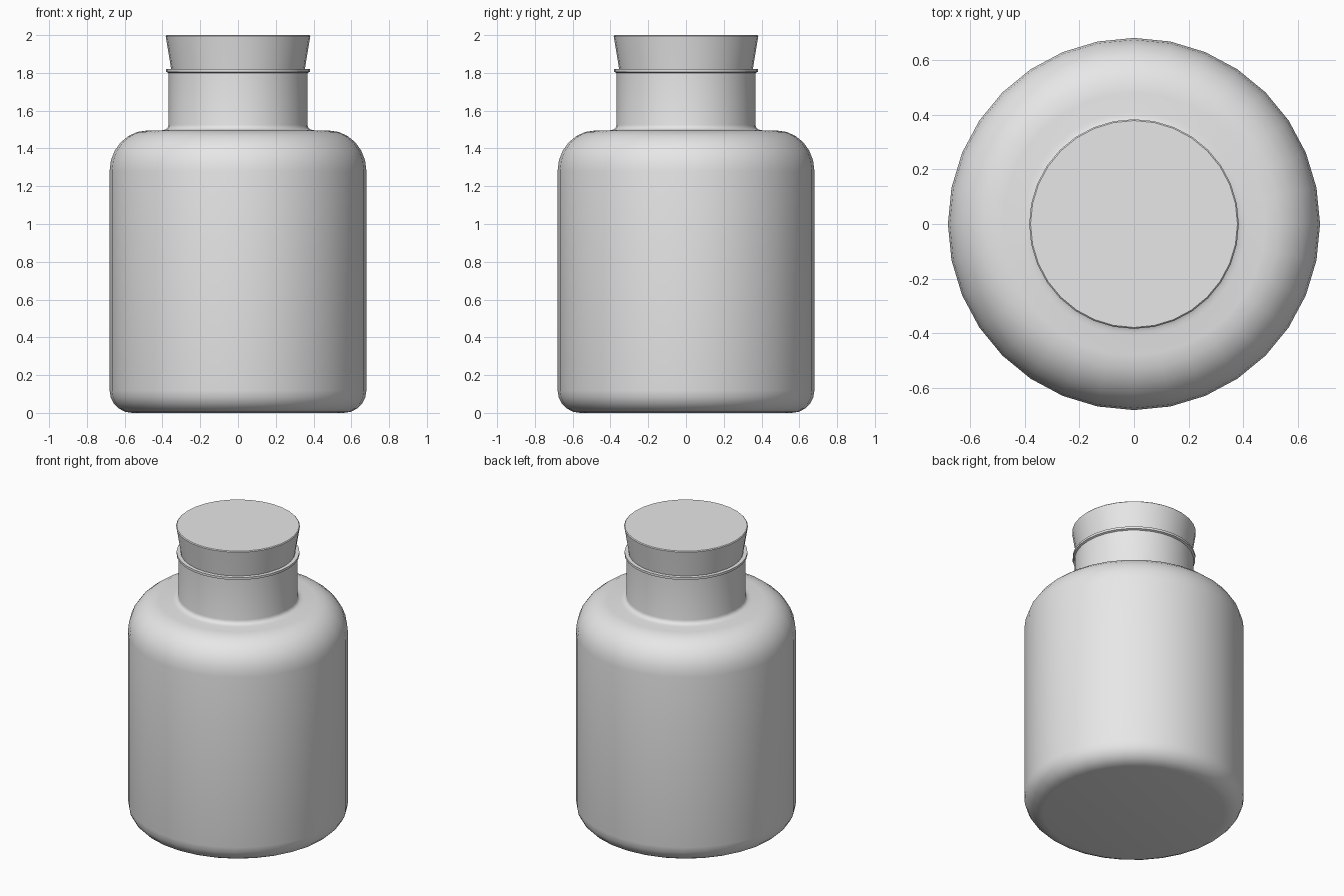
import bpy
import bmesh
from math import sin, cos, pi, radians

if "Cube" in bpy.data.objects:
    bpy.data.objects.remove(bpy.data.objects["Cube"], do_unlink=True)

SIDES = 32

grey = bpy.data.materials.new("plain_grey")
grey.use_nodes = True
grey.diffuse_color = (0.8, 0.8, 0.8, 1)
grey.node_tree.nodes["Principled BSDF"].inputs["Base Color"].default_value = (0.8, 0.8, 0.8, 1)


def arc(r, z, rad_r, rad_z, start, end, steps):
    """Profile points along an elliptical corner."""
    angles = [radians(start + (end - start) * i / steps) for i in range(steps + 1)]
    return [(r + rad_r * cos(a), z + rad_z * sin(a)) for a in angles]


def lathe(name, profile):
    """Turn a closed radius/height profile around the z axis."""
    bm = bmesh.new()
    rings = []
    for r, z in profile:
        if r == 0:
            rings.append([bm.verts.new((0, 0, z))] * SIDES)
        else:
            rings.append([bm.verts.new((r * cos(2 * pi * i / SIDES), r * sin(2 * pi * i / SIDES), z))
                          for i in range(SIDES)])
    for low, high in zip(rings, rings[1:]):
        for i in range(SIDES):
            j = (i + 1) % SIDES
            corners = dict.fromkeys([low[i], low[j], high[j], high[i]])
            bm.faces.new(list(corners))
    bmesh.ops.recalc_face_normals(bm, faces=bm.faces[:])
    mesh = bpy.data.meshes.new(name)
    bm.to_mesh(mesh)
    bm.free()
    mesh.materials.append(grey)
    obj = bpy.data.objects.new(name, mesh)
    bpy.context.collection.objects.link(obj)
    bpy.ops.object.select_all(action="DESELECT")
    obj.select_set(True)
    bpy.context.view_layer.objects.active = obj
    bpy.ops.object.shade_smooth_by_angle(angle=radians(40))
    return obj


# Jar: rounded base, straight wall, round shoulder, neck fillet, thin lip
outside = [(0, 0)]
outside += arc(0.56, 0.12, 0.12, 0.12, -90, 0, 5)
outside += arc(0.48, 1.28, 0.20, 0.215, 0, 90, 6)
outside += [(0.41, 1.495)]
outside += arc(0.395, 1.525, 0.027, 0.027, 270, 180, 4)
outside += [(0.368, 1.80), (0.38, 1.805), (0.38, 1.82), (0.355, 1.82)]

# Hollow inside of the jar
inside = [(0.345, 1.80), (0.345, 1.46)]
inside += arc(0.47, 1.26, 0.18, 0.20, 90, 0, 6)
inside += arc(0.54, 0.14, 0.11, 0.11, 0, -90, 5)
inside += [(0, 0.03)]
lathe("jar", outside + inside)

# Tapered stopper pushed into the neck
lathe("stopper", [(0, 1.66), (0.325, 1.66), (0.354, 1.82), (0.381, 1.985),
                  (0.383, 1.995), (0.378, 2.0), (0, 2.0)])
